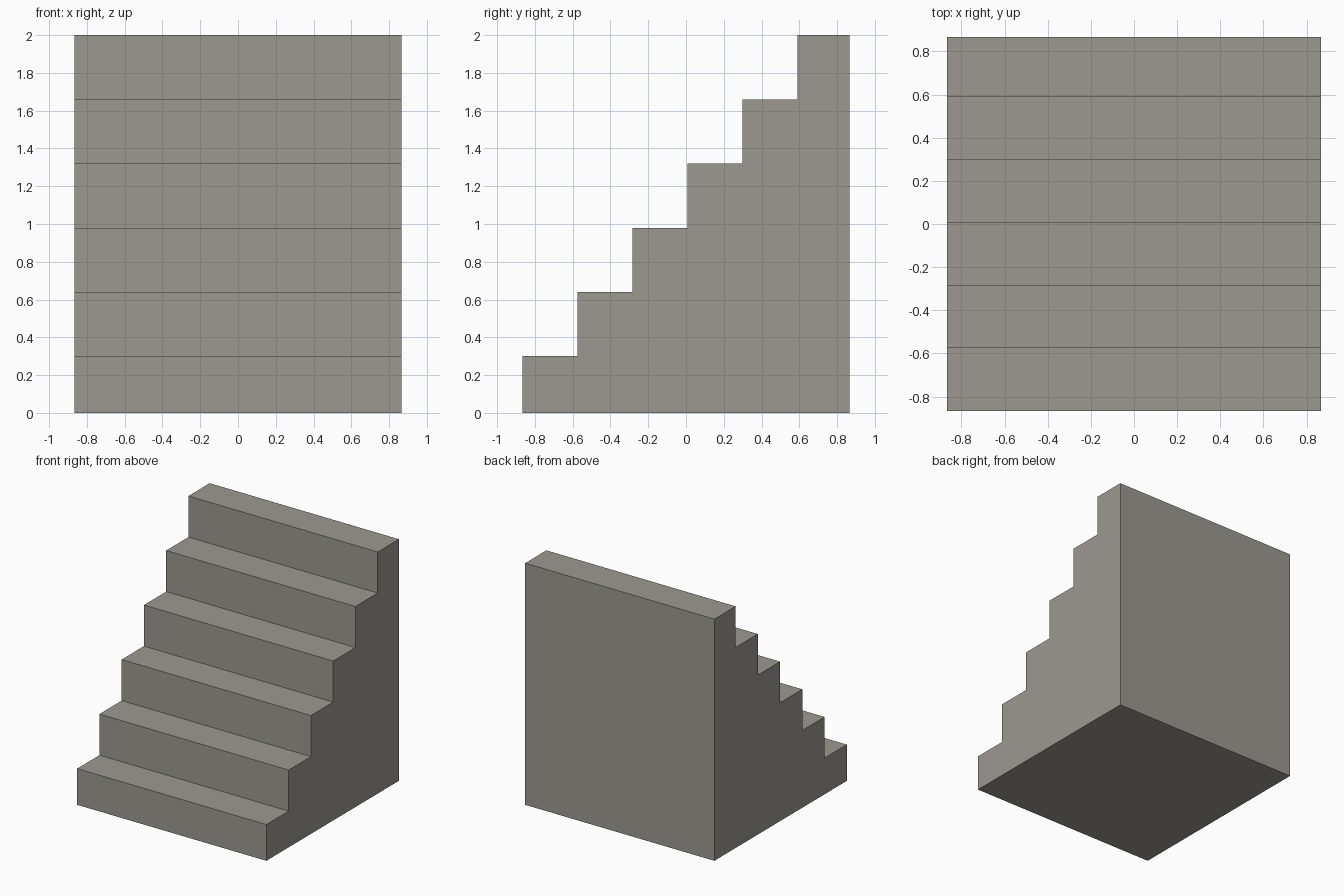
import bpy, bmesh

if "Cube" in bpy.data.objects:
    bpy.data.objects.remove(bpy.data.objects["Cube"])

HALF = 0.866          # half width and half depth
STEPS = 6
TREAD = 0.291         # depth of each tread
FIRST, RISE = 0.30, 0.34

stone = bpy.data.materials.new("warm grey stone")
stone.diffuse_color = (0.335, 0.318, 0.28, 1)
stone.use_nodes = True
stone.node_tree.nodes["Principled BSDF"].inputs["Base Color"].default_value = stone.diffuse_color

# Side profile (y, z): bottom edge, then one riser and tread per step
profile = [(HALF, 0.0), (-HALF, 0.0)]
for i in range(STEPS):
    z = FIRST + RISE * i
    y0 = -HALF + TREAD * i
    y1 = HALF if i == STEPS - 1 else y0 + TREAD
    if i:
        profile.append((y0, FIRST + RISE * (i - 1)))
    profile.append((y0, z))
profile.append((HALF, z))

# Staircase block: extrude the profile across the width
bm = bmesh.new()
side = bm.faces.new([bm.verts.new((-HALF, y, z)) for y, z in profile])
ext = bmesh.ops.extrude_face_region(bm, geom=[side], use_keep_orig=True)
moved = [g for g in ext["geom"] if isinstance(g, bmesh.types.BMVert)]
bmesh.ops.translate(bm, verts=moved, vec=(2 * HALF, 0, 0))
bmesh.ops.recalc_face_normals(bm, faces=bm.faces)

mesh = bpy.data.meshes.new("staircase")
bm.to_mesh(mesh)
bm.free()
mesh.materials.append(stone)
bpy.context.collection.objects.link(bpy.data.objects.new("staircase", mesh))
